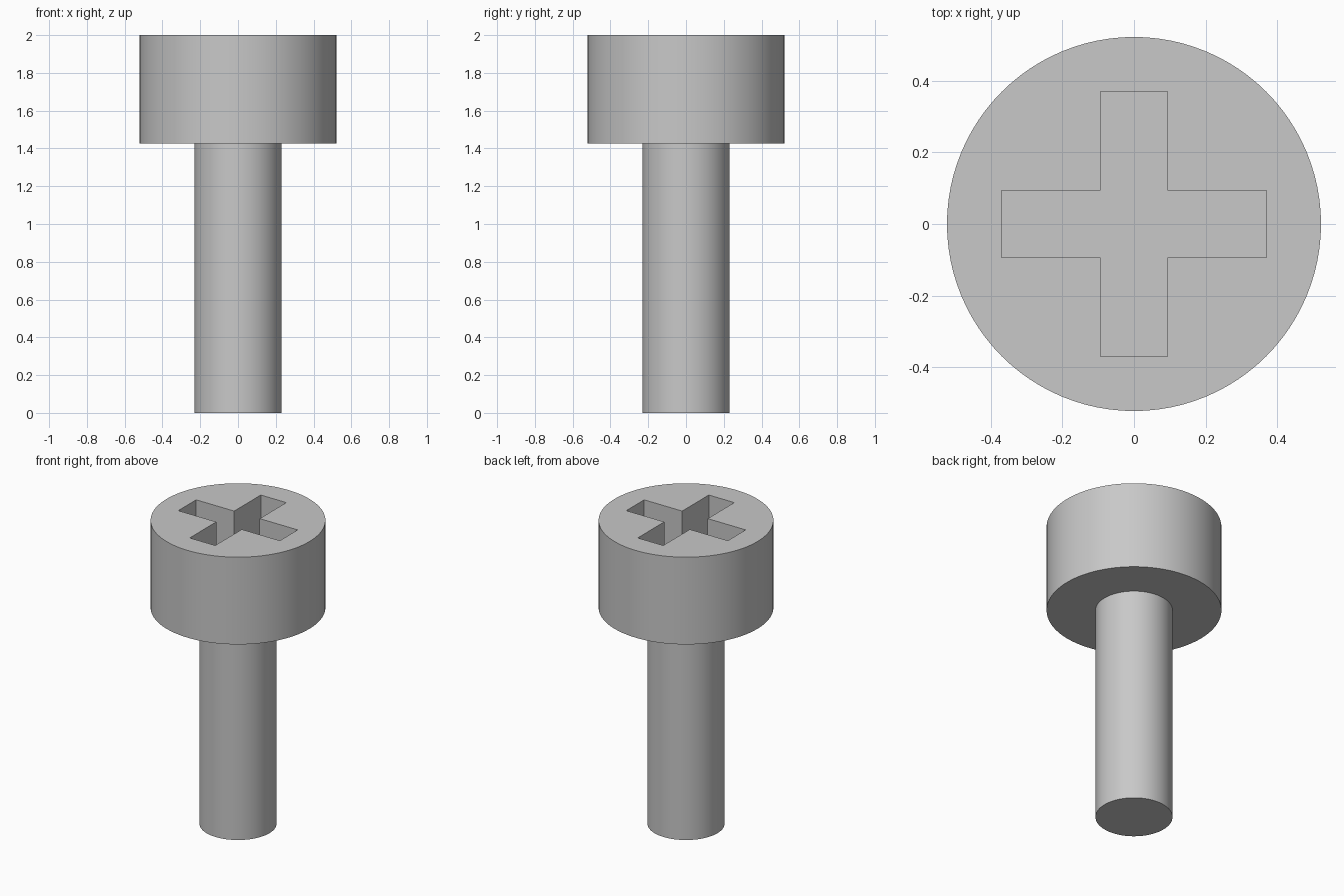
import bpy
import bmesh
from math import radians

default = bpy.data.objects.get("Cube")
if default:
    bpy.data.objects.remove(default, do_unlink=True)

HEAD_RADIUS, SHANK_RADIUS = 0.522, 0.23
HEAD_BOTTOM, TOP = 1.425, 2.0
ARM, HALF_WIDTH, SLOT_DEPTH = 0.37, 0.093, 0.28

steel = bpy.data.materials.new("grey_steel")
steel.use_nodes = True
colour = (0.58, 0.58, 0.58, 1)
steel.diffuse_color = colour
steel.node_tree.nodes["Principled BSDF"].inputs["Base Color"].default_value = colour


def cylinder(name, radius, bottom, top):
    bpy.ops.mesh.primitive_cylinder_add(
        vertices=96, radius=radius, depth=top - bottom,
        location=(0, 0, (bottom + top) / 2))
    obj = bpy.context.object
    obj.name = name
    obj.data.materials.append(steel)
    return obj


def cross_prism(name, arm, half, bottom, top):
    """Plus-shaped outline extruded upwards."""
    outline = []
    x_dir, y_dir = 1, 0
    for _ in range(4):
        for along, side in ((half, -half), (arm, -half), (arm, half)):
            # The inner corner, then both corners of the arm's end
            outline.append((along * x_dir - side * y_dir,
                            along * y_dir + side * x_dir, bottom))
        x_dir, y_dir = -y_dir, x_dir
    bm = bmesh.new()
    face = bm.faces.new([bm.verts.new(p) for p in outline])
    extruded = bmesh.ops.extrude_face_region(bm, geom=[face])
    upper = [v for v in extruded["geom"] if isinstance(v, bmesh.types.BMVert)]
    bmesh.ops.translate(bm, verts=upper, vec=(0, 0, top - bottom))
    bmesh.ops.recalc_face_normals(bm, faces=bm.faces)
    mesh = bpy.data.meshes.new(name)
    bm.to_mesh(mesh)
    bm.free()
    mesh.materials.append(steel)
    obj = bpy.data.objects.new(name, mesh)
    bpy.context.collection.objects.link(obj)
    obj.hide_render = True
    return obj


# Shank and head
shank = cylinder("shank", SHANK_RADIUS, 0, HEAD_BOTTOM)
head = cylinder("head", HEAD_RADIUS, HEAD_BOTTOM, TOP)

# Cross-shaped driver recess cut into the head
cutter = cross_prism("recess_cutter", ARM, HALF_WIDTH, TOP - SLOT_DEPTH, TOP + 0.1)
cut = head.modifiers.new("driver_recess", "BOOLEAN")
cut.operation = "DIFFERENCE"
cut.solver = "EXACT"
cut.object = cutter
bpy.context.view_layer.objects.active = head
bpy.ops.object.modifier_apply(modifier=cut.name)
bpy.data.objects.remove(cutter, do_unlink=True)

# Smooth round sides with crisp rims
bpy.ops.object.select_all(action="DESELECT")
for part in (shank, head):
    part.select_set(True)
bpy.ops.object.shade_smooth_by_angle(angle=radians(30))
